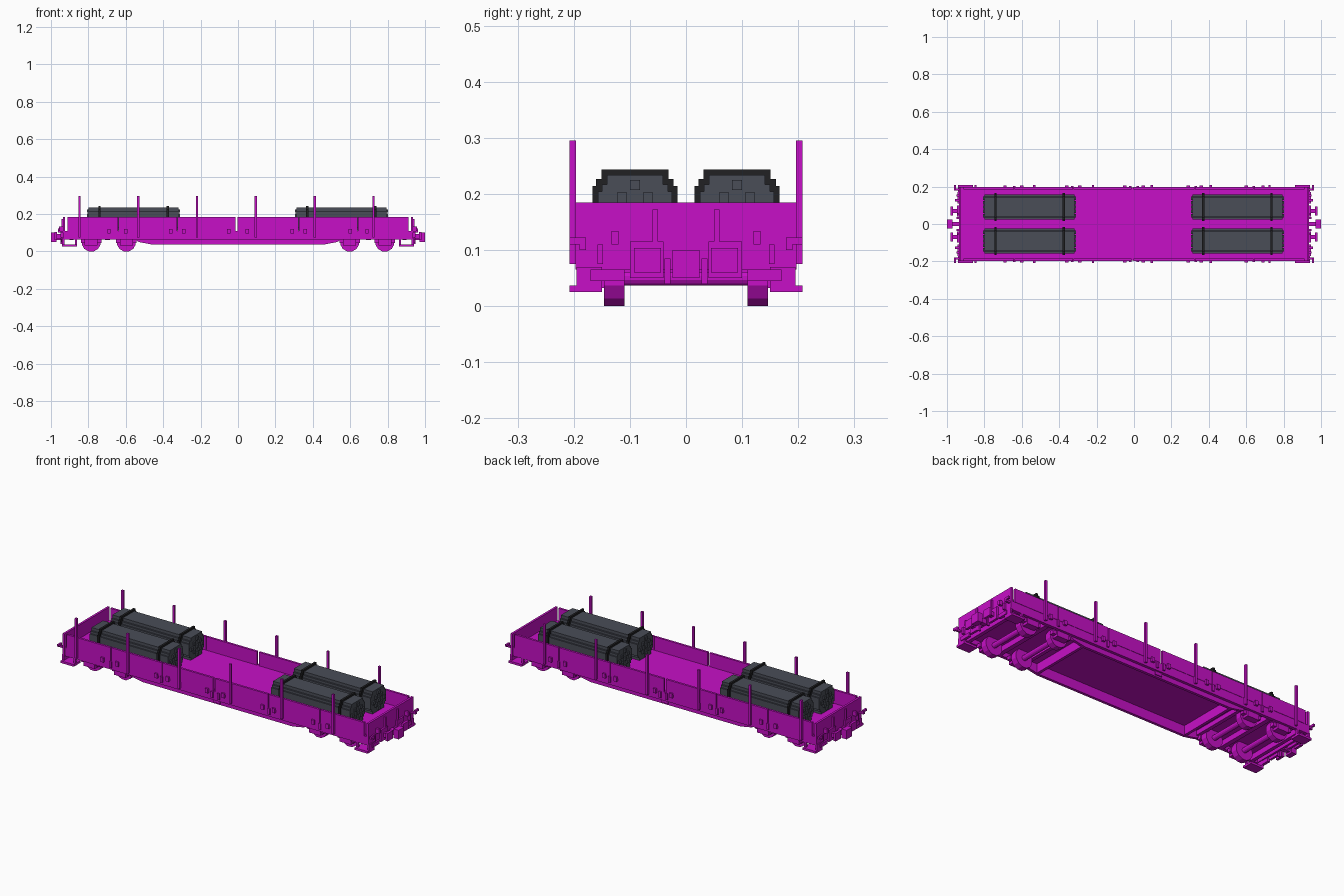
import bpy, bmesh, math
from mathutils import Matrix, Vector

cube = bpy.data.objects.get("Cube")
if cube:
    bpy.data.objects.remove(cube)


def material(name, rgb):
    m = bpy.data.materials.new(name)
    m.use_nodes = True
    m.diffuse_color = (*rgb, 1)
    m.node_tree.nodes["Principled BSDF"].inputs["Base Color"].default_value = (*rgb, 1)
    return m


MAGENTA = material("magenta paint", (0.57, 0.005, 0.57))
GREY = material("slate grey", (0.067, 0.074, 0.095))
BLACK = material("strap black", (0.015, 0.015, 0.017))
V = 0.012  # common plate thickness


def finish(name, bm, mat):
    bmesh.ops.recalc_face_normals(bm, faces=bm.faces)
    mesh = bpy.data.meshes.new(name)
    bm.to_mesh(mesh)
    bm.free()
    mesh.materials.append(mat)
    obj = bpy.data.objects.new(name, mesh)
    bpy.context.collection.objects.link(obj)
    return obj


def box(bm, x0, x1, y0, y1, z0, z1):
    mid = Vector((x0 + x1, y0 + y1, z0 + z1)) / 2
    size = (x1 - x0, y1 - y0, z1 - z0)
    bmesh.ops.create_cube(bm, size=1, matrix=Matrix.Translation(mid) @ Matrix.Diagonal((*size, 1)))


def boxes(name, items, mat=MAGENTA, mirror_x=False, mirror_y=False):
    """Boxes given as x0, x1, y0, y1, z0, z1, optionally repeated on the other sides."""
    bm = bmesh.new()
    for x0, x1, y0, y1, z0, z1 in items:
        for sx in (1, -1) if mirror_x else (1,):
            for sy in (1, -1) if mirror_y else (1,):
                box(bm, *sorted((sx * x0, sx * x1)), *sorted((sy * y0, sy * y1)), z0, z1)
    return finish(name, bm, mat)


def prism(bm, points, depth):
    face = bm.faces.new([bm.verts.new(p) for p in points])
    ext = bmesh.ops.extrude_face_region(bm, geom=[face])
    moved = [v for v in ext["geom"] if isinstance(v, bmesh.types.BMVert)]
    bmesh.ops.translate(bm, vec=depth, verts=moved)


# Deck and walls
boxes("deck", [(-0.93, 0.93, -0.186, 0.186, 0.09, 0.11)])
boxes("end_walls", [(0.924, 0.936, -0.197, 0.197, 0.065, 0.185)], mirror_x=True)
splits = [-0.913, -0.64, -0.325, -0.008, 0.325, 0.64, 0.913]
panels = []
for a, b in zip(splits, splits[1:]):
    ga = 0.006 if a == -0.008 else 0.002
    gb = 0.006 if b == -0.008 else 0.002
    panels.append((a + ga, b - gb, 0.185, 0.197, 0.11, 0.185))
boxes("side_panels", panels, mirror_y=True)
boxes("side_rails", [(-0.93, 0.93, 0.178, 0.195, 0.063, 0.11)], mirror_y=True)

# Deep side sills with sloped ends
half = [(0.56, 0.07), (0.53, 0.05), (0.46, 0.037)]
outline = [(0.56, 0.095)] + half + [(-x, z) for x, z in reversed(half)] + [(-0.56, 0.095)]
bm = bmesh.new()
for y in (-0.18, 0.165):
    prism(bm, [(x, y, z) for x, z in outline], (0, 0.015, 0))
finish("belly_sills", bm, MAGENTA)

# Underframe cross members
boxes("cross_members", [(0.455, 0.47, -0.17, 0.17, 0.04, 0.09),
                        (0.53, 0.55, -0.178, 0.178, 0.065, 0.09),
                        (0.685, 0.71, -0.178, 0.178, 0.06, 0.09),
                        (0.88, 0.9, -0.178, 0.178, 0.06, 0.09)], mirror_x=True)

# Stakes along both sides
stakes = [-0.848 + 0.3145 * i for i in range(6)]
boxes("stakes", [(x - V / 2, x + V / 2, 0.196, 0.208, 0.075, 0.295) for x in stakes], mirror_y=True)

# Latches between the stakes
latches = [0.05, 0.29, 0.36, 0.6, 0.69]
boxes("latches", [(x - 0.009, x + 0.009, 0.195, 0.206, 0.095, 0.12) for x in latches],
      mirror_x=True, mirror_y=True)
boxes("panel_hinges", [(x - 0.006, x + 0.006, 0.195, 0.203, 0.075, 0.11)
                       for x in (0.02, 0.33, 0.64)], mirror_x=True, mirror_y=True)
boxes("brake_plate", [(-0.02, 0.02, 0.179, 0.186, 0.045, 0.063)], mirror_y=True)

# Wheels, axles and axle boxes
bm = bmesh.new()
axle_boxes = []
for x in (-0.785, -0.597, 0.597, 0.785):
    for y, radius, depth in ((-0.128, 0.052, 0.036), (0.128, 0.052, 0.036), (0, 0.014, 0.3)):
        place = Matrix.Translation((x, y, 0.05)) @ Matrix.Rotation(math.pi / 2, 4, "X")
        spin = Matrix.Rotation(math.pi / 12, 4, "Z")
        bmesh.ops.create_cone(bm, cap_ends=True, segments=12, radius1=radius, radius2=radius,
                              depth=depth, matrix=place @ spin)
    axle_boxes += [(x - 0.035, x + 0.035, 0.146, 0.182, 0.032, 0.07),
                   (x - 0.055, x + 0.055, 0.15, 0.172, 0.045, 0.065)]
ground = min(v.co.z for v in bm.verts)
bmesh.ops.translate(bm, vec=(0, 0, -ground), verts=bm.verts)
finish("wheelsets", bm, MAGENTA)
boxes("axle_boxes", axle_boxes, mirror_y=True)

# Corner steps
boxes("corner_steps", [(0.86, 0.94, 0.15, 0.208, 0.025, 0.037),
                       (0.86, 0.872, 0.183, 0.195, 0.037, 0.065),
                       (0.928, 0.94, 0.15, 0.195, 0.037, 0.07)], mirror_x=True, mirror_y=True)

# Coupler, buffers and end fittings
boxes("couplers", [(0.93, 0.975, -0.012, 0.012, 0.06, 0.085),
                   (0.97, 1.0, -0.024, 0.024, 0.05, 0.1)], mirror_x=True)
boxes("buffers", [(0.93, 0.975, 0.058, 0.08, 0.07, 0.092),
                  (0.968, 0.982, 0.045, 0.093, 0.06, 0.104),
                  (0.934, 0.946, 0.04, 0.1, 0.05, 0.115)], mirror_x=True, mirror_y=True)
boxes("end_fittings", [(0.934, 0.944, 0.05, 0.06, 0.115, 0.172),
                       (0.934, 0.956, 0.12, 0.133, 0.11, 0.134),
                       (0.934, 0.95, 0.148, 0.158, 0.075, 0.11),
                       (0.934, 0.962, 0.178, 0.19, 0.1, 0.11),
                       (0.952, 0.962, 0.178, 0.208, 0.11, 0.122),
                       (0.93, 0.945, 0.11, 0.17, 0.045, 0.065)], mirror_x=True, mirror_y=True)
boxes("end_hoses", [(0.936, 0.95, 0.028, 0.038, 0.04, 0.085)], mirror_x=True, mirror_y=True)


# Bundled bars: a stepped round section, swelled for the straps
def section(swell):
    quarter = [(0.066, 0.032), (0.059, 0.032), (0.059, 0.045),
               (0.05, 0.045), (0.05, 0.0615)]
    quarter = [(y + swell, z + swell) for y, z in quarter]
    upper = quarter + [(-y, z) for y, z in reversed(quarter)]
    return upper + [(-y, -z) for y, z in upper]


bundle, straps, bars = bmesh.new(), bmesh.new(), []
for start, end, strap_at in ((-0.806, -0.31, (-0.74, -0.375)), (0.305, 0.803, (0.37, 0.735))):
    for cy in (-0.091, 0.091):
        prism(bundle, [(start + 0.008, cy + y, 0.172 + z) for y, z in section(0)],
              (end - start - 0.016, 0, 0))
        for x in strap_at:
            prism(straps, [(x - 0.006, cy + y, 0.172 + z) for y, z in section(0.01)], (V, 0, 0))
        # Staggered bar tips at both ends
        for i in range(-2, 3):
            for j in range(-2, 3):
                if (i + j) % 2 == 0 and abs(i) + abs(j) < 4:
                    y, z = cy + i * 0.023, 0.172 + j * 0.022
                    bars.append((start, end, y - 0.009, y + 0.009, z - 0.009, z + 0.009))
finish("bar_bundles", bundle, GREY)
finish("bundle_straps", straps, BLACK)
boxes("bar_tips", bars, GREY)
